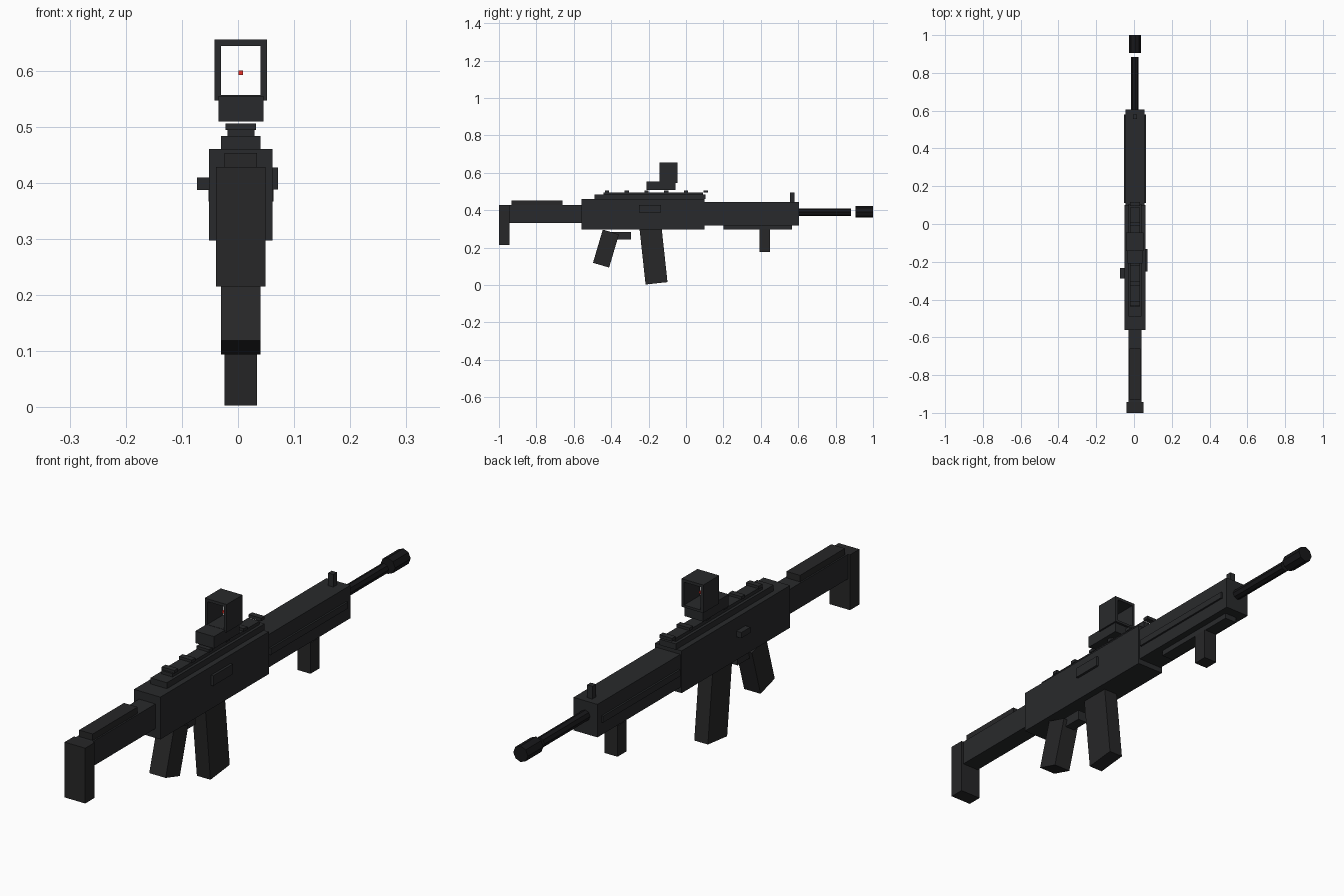
import bpy, bmesh, math
from mathutils import Matrix, Vector

if "Cube" in bpy.data.objects:
    bpy.data.objects.remove(bpy.data.objects["Cube"])

CX = 0.005  # shared centre plane of the symmetric parts


def material(name, rgb):
    m = bpy.data.materials.new(name)
    m.diffuse_color = (*rgb, 1)
    m.use_nodes = True
    m.node_tree.nodes["Principled BSDF"].inputs["Base Color"].default_value = m.diffuse_color
    return m


BODY = material("dark_grey", (0.022, 0.023, 0.025))
POLYMER = material("charcoal", (0.020, 0.020, 0.021))
STEEL = material("black_steel", (0.009, 0.009, 0.010))
RED = material("red", (0.8, 0.03, 0.02))


def finish(name, bm, mat):
    mesh = bpy.data.meshes.new(name)
    bm.to_mesh(mesh)
    bm.free()
    mesh.materials.append(mat)
    ob = bpy.data.objects.new(name, mesh)
    bpy.context.collection.objects.link(ob)
    return ob


def box(name, x, y, z, mat=BODY):
    """Box from (min, max) ranges on each axis."""
    bm = bmesh.new()
    size = [r[1] - r[0] for r in (x, y, z)]
    mid = [(r[0] + r[1]) / 2 for r in (x, y, z)]
    bmesh.ops.create_cube(bm, size=1, matrix=Matrix.Translation(mid) @ Matrix.Diagonal((*size, 1)))
    return finish(name, bm, mat)


def cbox(name, half, y, z, mat=BODY):
    """Box centred on the centre plane."""
    return box(name, (CX - half, CX + half), y, z, mat)


def tilted(name, half, cy, cz, sy, sz, deg, mat):
    """Centred box leaning in the side view."""
    bm = bmesh.new()
    m = (Matrix.Translation((CX, cy, cz)) @ Matrix.Rotation(math.radians(deg), 4, 'X')
         @ Matrix.Diagonal((2 * half, sy, sz, 1)))
    bmesh.ops.create_cube(bm, size=1, matrix=m)
    return finish(name, bm, mat)


def rod(name, r, y0, y1, z, sides, mat):
    bm = bmesh.new()
    m = Matrix.Translation((CX, (y0 + y1) / 2, z)) @ Matrix.Rotation(math.pi / 2, 4, 'X')
    bmesh.ops.create_cone(bm, cap_ends=True, segments=sides, radius1=r, radius2=r,
                          depth=y1 - y0, matrix=m)
    return finish(name, bm, mat)


# Stock
cbox("butt_plate", 0.044, (-1.0, -0.943), (0.215, 0.428), POLYMER)
cbox("stock", 0.035, (-0.943, -0.56), (0.333, 0.428))
cbox("cheek_rest", 0.029, (-0.933, -0.66), (0.428, 0.453), POLYMER)

# Receiver with port and charging handle
cbox("receiver", 0.0565, (-0.56, 0.10), (0.297, 0.46))
box("ejection_port", (0.05, 0.071), (-0.252, -0.133), (0.388, 0.427))
box("charging_handle", (-0.073, -0.04), (-0.288, -0.233), (0.387, 0.409))

# Top rail
cbox("receiver_top", 0.035, (-0.49, 0.105), (0.46, 0.483))
cbox("top_rail", 0.024, (-0.44, 0.09), (0.483, 0.496))
for i in range(6):
    y = -0.422 + i * 0.1055
    cbox(f"rail_tooth_{i + 1}", 0.027, (y - 0.011, y + 0.011), (0.494, 0.506))

# Lower parts
tilted("pistol_grip", 0.035, -0.428, 0.195, 0.09, 0.185, -16.5, POLYMER)
cbox("trigger_guard", 0.02, (-0.405, -0.293), (0.244, 0.283))
tilted("magazine", 0.029, -0.174, 0.161, 0.118, 0.305, 6.2, POLYMER)

# Handguard
cbox("handguard", 0.051, (0.10, 0.605), (0.318, 0.445))
for name, s in (("left_strip", -1), ("right_strip", 1)):
    box(name, sorted((CX + s * 0.045, CX + s * 0.058)), (0.11, 0.58), (0.367, 0.392))
cbox("lower_rail", 0.025, (0.2, 0.567), (0.297, 0.318))
cbox("foregrip", 0.028, (0.394, 0.45), (0.178, 0.297), POLYMER)
cbox("front_sight", 0.011, (0.557, 0.579), (0.445, 0.494))

# Barrel and muzzle
rod("barrel", 0.02, 0.58, 0.883, 0.39, 8, STEEL)
rod("muzzle", 0.031, 0.905, 1.0, 0.391, 8, STEEL)

# Optic: base, hollow hood and aiming dot
cbox("optic_base", 0.04, (-0.21, -0.055), (0.509, 0.555))
hood_y = (-0.143, -0.046)
cbox("hood_roof", 0.0465, hood_y, (0.644, 0.655))
cbox("hood_floor", 0.0465, hood_y, (0.547, 0.556))
for name, s in (("hood_left", -1), ("hood_right", 1)):
    box(name, sorted((CX + s * 0.0355, CX + s * 0.0465)), hood_y, (0.556, 0.644))
cbox("aiming_dot", 0.004, (-0.099, -0.091), (0.592, 0.6), RED)
